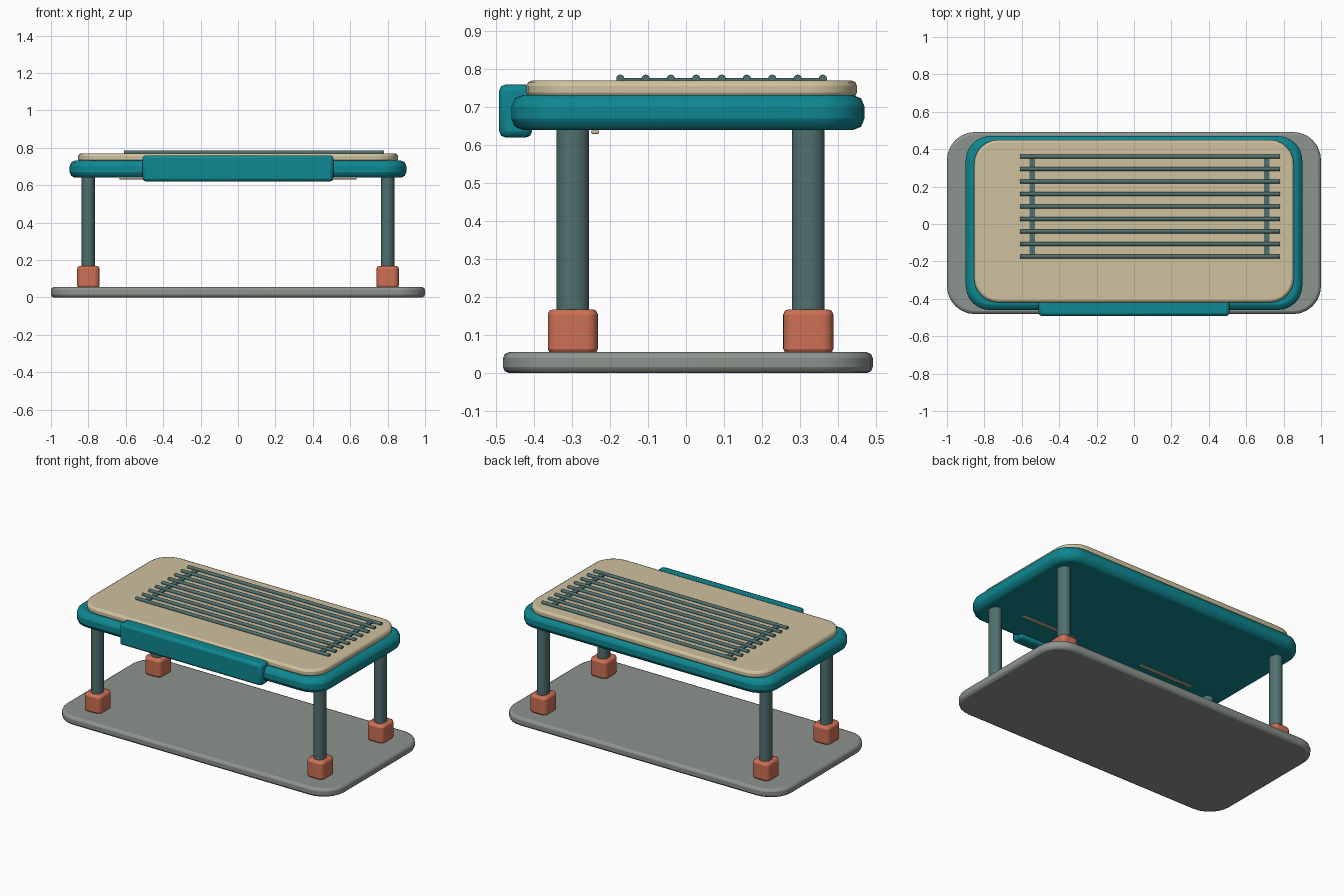
import bpy
import bmesh
import math
from mathutils import Matrix

cube = bpy.data.objects.get("Cube")
if cube:
    bpy.data.objects.remove(cube, do_unlink=True)


def material(name, rgb):
    """Flat material from display colour, converted to linear."""
    linear = [((c / 255 + 0.055) / 1.055) ** 2.4 for c in rgb]
    mat = bpy.data.materials.new(name)
    mat.use_nodes = True
    mat.diffuse_color = (*linear, 1)
    mat.node_tree.nodes["Principled BSDF"].inputs["Base Color"].default_value = (*linear, 1)
    return mat


GREY = material("stone grey", (140, 147, 141))
TEAL = material("teal", (14, 135, 145))
CREAM = material("cream", (207, 193, 158))
STEEL = material("slate steel", (80, 112, 112))
ORANGE = material("terracotta", (205, 112, 84))


def finish(bm, name, mat):
    mesh = bpy.data.meshes.new(name)
    bm.to_mesh(mesh)
    bm.free()
    mesh.materials.append(mat)
    obj = bpy.data.objects.new(name, mesh)
    bpy.context.collection.objects.link(obj)
    bpy.ops.object.select_all(action="DESELECT")
    obj.select_set(True)
    bpy.context.view_layer.objects.active = obj
    bpy.ops.object.shade_smooth_by_angle(angle=math.radians(35))
    return obj


def slab(name, mat, xs, ys, zs, corner=0, bevel=0, segments=2):
    """Box between limits with rounded upright corners and softened rims."""
    bm = bmesh.new()
    bmesh.ops.create_cube(bm, size=1)
    for v in bm.verts:
        for i, (low, high) in enumerate((xs, ys, zs)):
            v.co[i] = high if v.co[i] > 0 else low
    if corner:
        upright = [e for e in bm.edges
                   if abs(e.verts[0].co.z - e.verts[1].co.z) > 0.5 * (zs[1] - zs[0])]
        bmesh.ops.bevel(bm, geom=upright, offset=corner, segments=6,
                        profile=0.5, affect="EDGES")
    obj = finish(bm, name, mat)
    if bevel:
        mod = obj.modifiers.new("soft rim", "BEVEL")
        mod.width = bevel
        mod.segments = segments
        mod.limit_method = "ANGLE"
        mod.angle_limit = math.radians(40)
    return obj


def rod(name, mat, rx, ry, length, matrix, sides=24):
    bm = bmesh.new()
    bmesh.ops.create_cone(bm, cap_ends=True, segments=sides, radius1=1, radius2=1,
                          depth=length,
                          matrix=matrix @ Matrix.Diagonal((rx, ry, 1, 1)))
    return finish(bm, name, mat)


# Ground plate, table frame, top panel and front bar
slab("base_plate", GREY, (-1, 1), (-0.482, 0.492), (0, 0.055), 0.15, 0.016)
slab("table_frame", TEAL, (-0.9, 0.9), (-0.46, 0.47), (0.64, 0.732), 0.13, 0.03)
slab("top_panel", CREAM, (-0.855, 0.855), (-0.42, 0.45), (0.725, 0.77), 0.13, 0.014)
slab("front_bar", TEAL, (-0.51, 0.51), (-0.492, -0.405), (0.62, 0.76), 0, 0.017)

# Legs with foot sockets
for side, x in (("right", -0.8), ("left", 0.8)):
    for end, y in (("front", -0.298), ("back", 0.322)):
        rod(f"{end}_{side}_leg", STEEL, 0.036, 0.043, 0.61,
            Matrix.Translation((x, y, 0.355)))
        slab(f"{end}_{side}_foot", ORANGE, (x - 0.06, x + 0.06),
             (y - 0.066, y + 0.066), (0.05, 0.168), 0.03, 0.014)

# Slatted rack lying on the panel
along_x = Matrix.Rotation(math.pi / 2, 4, "Y")
for i in range(9):
    y = -0.173 + i * 0.0667
    rod(f"rack_slat_{i + 1}", STEEL, 0.011, 0.011, 1.39,
        Matrix.Translation((0.085, y, 0.775)) @ along_x, 12)
for side, x in (("right", -0.545), ("left", 0.71)):
    slab(f"rack_{side}_crossbar", STEEL, (x - 0.015, x + 0.015),
         (-0.18, 0.368), (0.766, 0.777))

# Thin strips beneath the frame
for side, s in (("right", -1), ("left", 1)):
    slab(f"under_{side}_strip", CREAM, sorted((s * 0.25, s * 0.635)),
         (-0.25, -0.229), (0.63, 0.639), 0, 0.003)
